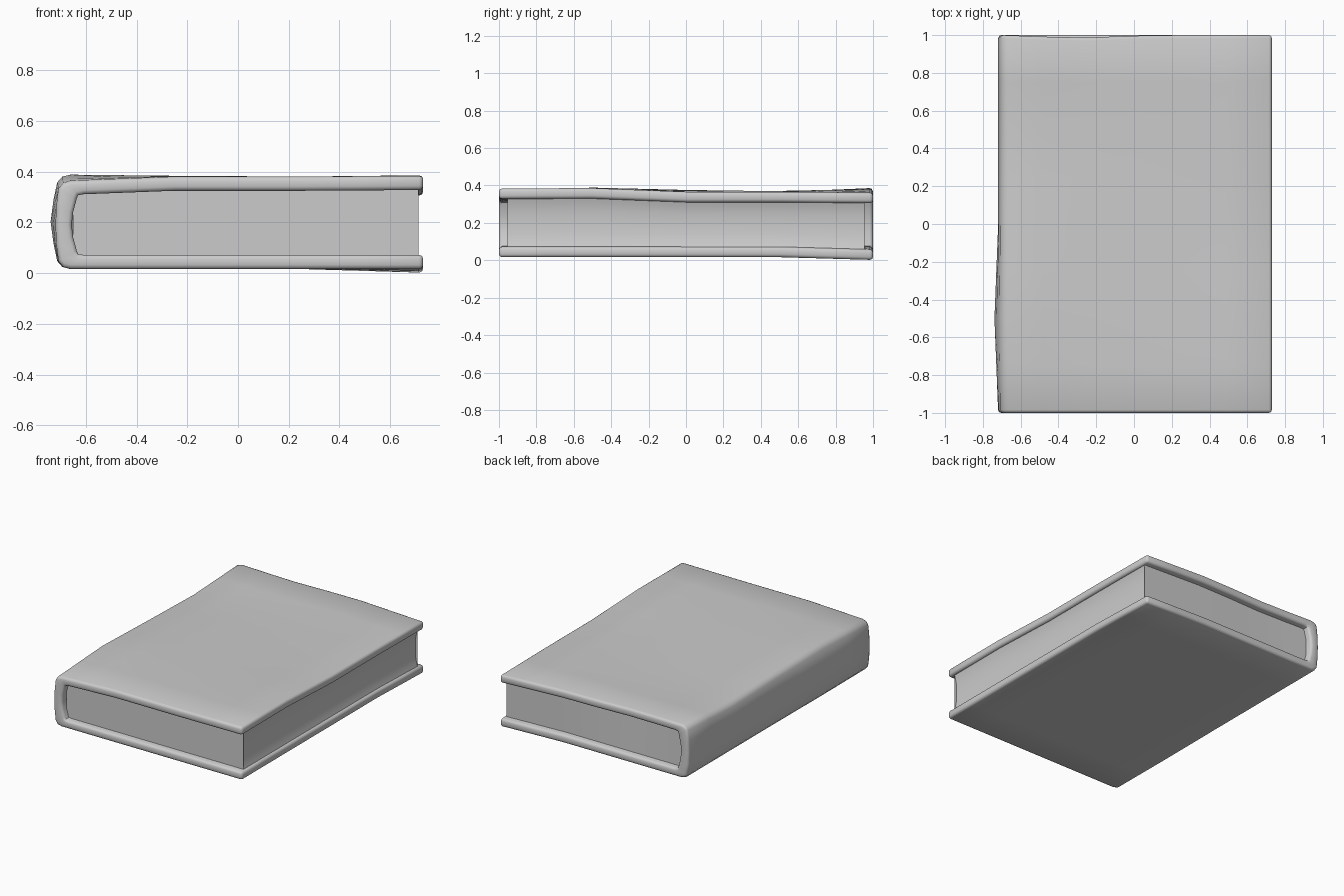
import bpy, bmesh, math

if "Cube" in bpy.data.objects:
    bpy.data.objects.remove(bpy.data.objects["Cube"])

XS = [-0.7, -0.25, 0.25, 0.73]
YS = [-1.0, -0.5, 0.0, 0.5, 1.0]
# Gentle wear: height offsets of the top board, rows by y and columns by x
TOP = [[-.018, 0, 0, .003],
       [.008, .003, 0, .005],
       [-.005, -.005, -.008, -.015],
       [-.018, -.012, -.010, -.015],
       [.006, .002, 0, -.020]]
BOTTOM = [[0] * 4] * 4 + [[0, 0, 0, -.015]]


def locate(v, nodes):
    v = min(max(v, nodes[0]), nodes[-1])
    i = max(k for k in range(len(nodes) - 1) if nodes[k] <= v)
    return i, (v - nodes[i]) / (nodes[i + 1] - nodes[i])


def sample(table, x, y):
    i, u = locate(x, XS)
    j, v = locate(y, YS)
    a = table[j][i] * (1 - u) + table[j][i + 1] * u
    b = table[j + 1][i] * (1 - u) + table[j + 1][i + 1] * u
    return a * (1 - v) + b * v


def tent(v, centre, half):
    return max(0, 1 - abs(v - centre) / half)


def warp(co):
    x, y, z = co
    t = min(max((z - 0.07) / 0.255, 0), 1)
    co.z += t * sample(TOP, x, y) + (1 - t) * sample(BOTTOM, x, y)
    if x < -0.6:
        co.x -= 0.02 * tent(y, -0.5, 0.5) * tent(z, 0.2, 0.2)
    if y > 0.9:
        co.y -= 0.015 * tent(x, -0.3, 0.4) * t


def strip_solid(name, outer, inner, half, bevel):
    """Extrude the strip between two matching outlines along y, bevel, warp."""
    bm = bmesh.new()
    a = [bm.verts.new((x, -half, z)) for x, z in outer]
    b = [bm.verts.new((x, -half, z)) for x, z in inner]
    faces = [bm.faces.new((a[i], a[i + 1], b[i + 1], b[i])) for i in range(len(a) - 1)]
    ext = bmesh.ops.extrude_face_region(bm, geom=faces, use_keep_orig=True)
    moved = [g for g in ext["geom"] if isinstance(g, bmesh.types.BMVert)]
    bmesh.ops.translate(bm, verts=moved, vec=(0, 2 * half, 0))
    bmesh.ops.recalc_face_normals(bm, faces=bm.faces)
    if bevel:
        sharp = [e for e in bm.edges if len(e.link_faces) == 2
                 and e.calc_face_angle() > math.radians(60)]
        bmesh.ops.bevel(bm, geom=sharp, offset=bevel, segments=2,
                        profile=0.5, affect='EDGES', clamp_overlap=True)
    for k in range(-3, 4):
        bmesh.ops.bisect_plane(bm, geom=bm.verts[:] + bm.edges[:] + bm.faces[:],
                               plane_co=(0, k * 0.25, 0), plane_no=(0, 1, 0))
    for v in bm.verts:
        warp(v.co)
    bmesh.ops.recalc_face_normals(bm, faces=bm.faces)
    mesh = bpy.data.meshes.new(name)
    bm.to_mesh(mesh)
    bm.free()
    obj = bpy.data.objects.new(name, mesh)
    bpy.context.collection.objects.link(obj)
    bpy.context.view_layer.objects.active = obj
    obj.select_set(True)
    bpy.ops.object.shade_smooth_by_angle(angle=math.radians(50))
    obj.select_set(False)


def mirrored(half):
    """Complete an upper half profile by mirroring it about mid height."""
    return half + [(x, 0.3975 - z) for x, z in reversed(half[:-1])]


# Cover: two boards joined by a rounded spine
outer = [(0.73, 0.381), (0.49, 0.381), (0.25, 0.381), (0, 0.381), (-0.25, 0.381),
         (-0.48, 0.381), (-0.66, 0.381), (-0.69, 0.373), (-0.708, 0.35),
         (-0.716, 0.28), (-0.719, 0.199)]
inner = [(0.73, 0.325), (0.49, 0.325), (0.25, 0.325), (0, 0.325), (-0.25, 0.325),
         (-0.48, 0.325), (-0.61, 0.325), (-0.63, 0.322), (-0.635, 0.31),
         (-0.65, 0.25), (-0.655, 0.199)]
strip_solid("cover", mirrored(outer), mirrored(inner), 1.0, 0.016)

# Pages: block with a hollow fore-edge, tucked slightly into the cover
xs = [-0.65, -0.48, -0.25, 0, 0.25, 0.49]
heights = [0.329, 0.305, 0.255, 0.199, 0.142, 0.092, 0.068]


def fore_edge(z):
    return 0.69 + 0.022 * ((z - 0.199) / 0.13) ** 2


bm_rows = [[(x, z) for x in xs] + [(fore_edge(z), z)] for z in heights]
top_path = bm_rows[0]
bottom_path = bm_rows[-1]
# Fore-edge points collapse into the strip as matching pairs
upper = top_path + [(fore_edge(z), z) for z in heights[1:3]]
lower = bottom_path + [(fore_edge(z), z) for z in heights[-2:-4:-1]]
strip_solid("pages", upper, lower, 0.955, 0)
